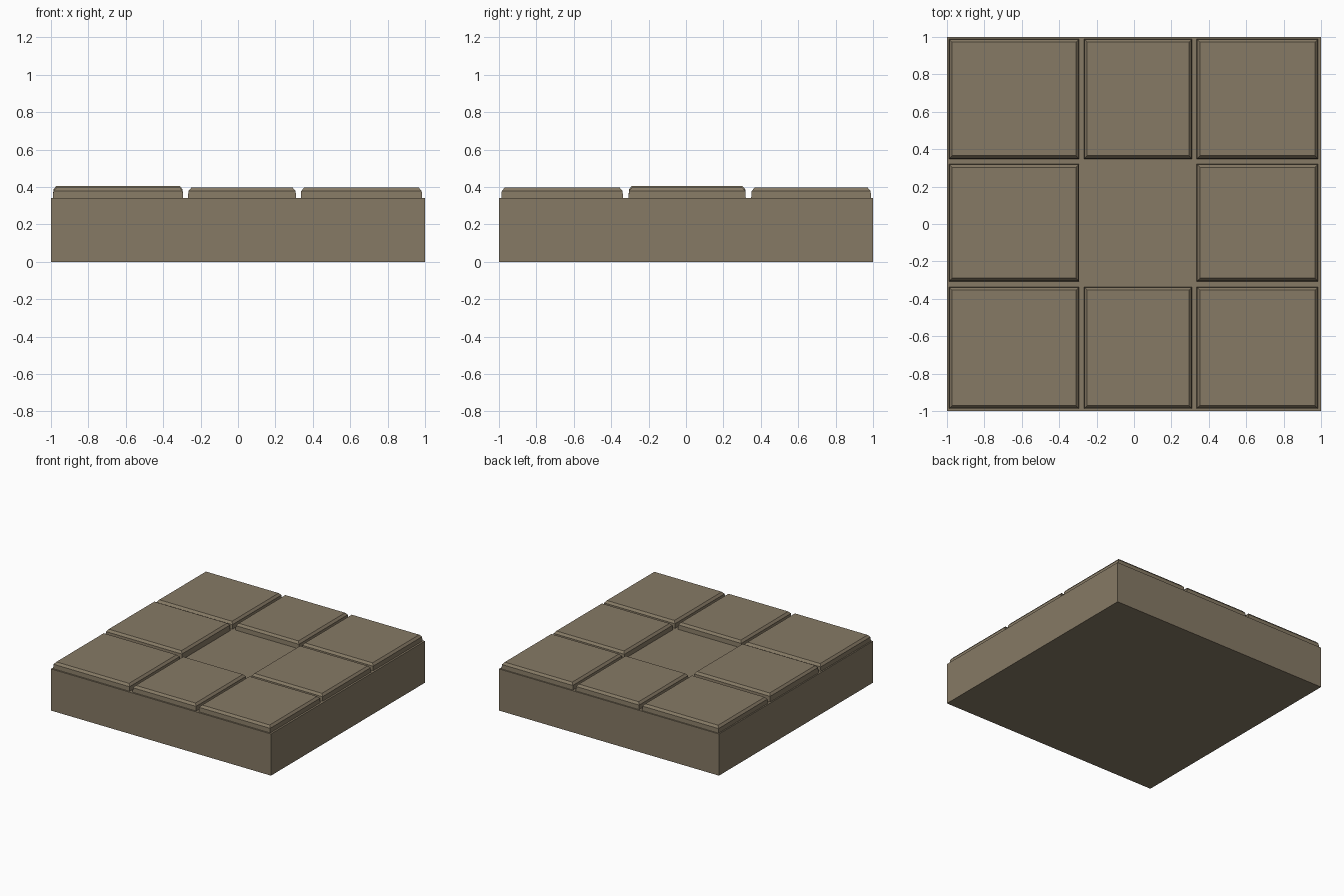
import bpy, bmesh

if "Cube" in bpy.data.objects:
    bpy.data.objects.remove(bpy.data.objects["Cube"])

stone = bpy.data.materials.new("brown_stone")
stone.diffuse_color = (0.24, 0.194, 0.13, 1)
stone.use_nodes = True
stone.node_tree.nodes["Principled BSDF"].inputs["Base Color"].default_value = stone.diffuse_color


def stack(name, x0, x1, y0, y1, rings):
    """Rectangular block made from (inset, height) rings, capped both ends."""
    bm = bmesh.new()
    loops = []
    for i, z in rings:
        pts = [(x0 + i, y0 + i), (x1 - i, y0 + i), (x1 - i, y1 - i), (x0 + i, y1 - i)]
        loops.append([bm.verts.new((x, y, z)) for x, y in pts])
    for a, b in zip(loops, loops[1:]):
        for k in range(4):
            n = (k + 1) % 4
            bm.faces.new((a[k], a[n], b[n], b[k]))
    bm.faces.new(loops[0][::-1])
    bm.faces.new(loops[-1])
    me = bpy.data.meshes.new(name)
    bm.to_mesh(me)
    bm.free()
    me.materials.append(stone)
    ob = bpy.data.objects.new(name, me)
    bpy.context.collection.objects.link(ob)


# Solid slab under the paving
stack("base_slab", -1, 1, -1, 1, [(0, 0), (0, 0.342)])

# Eight chamfered paving tiles around a missing centre tile
columns = [(-0.99, -0.293), (-0.268, 0.311), (0.335, 0.985)]
rows = [(-0.988, -0.336), (-0.308, 0.32), (0.348, 0.99)]
for c, (x0, x1) in enumerate(columns):
    for r, (y0, y1) in enumerate(rows):
        if (c, r) == (1, 1):
            continue
        top = 0.405 if (c, r) == (0, 1) else 0.396
        stack(f"paving_tile_{c}_{r}", x0, x1, y0, y1,
              [(0, 0.335), (0.003, top - 0.018), (0.018, top)])
